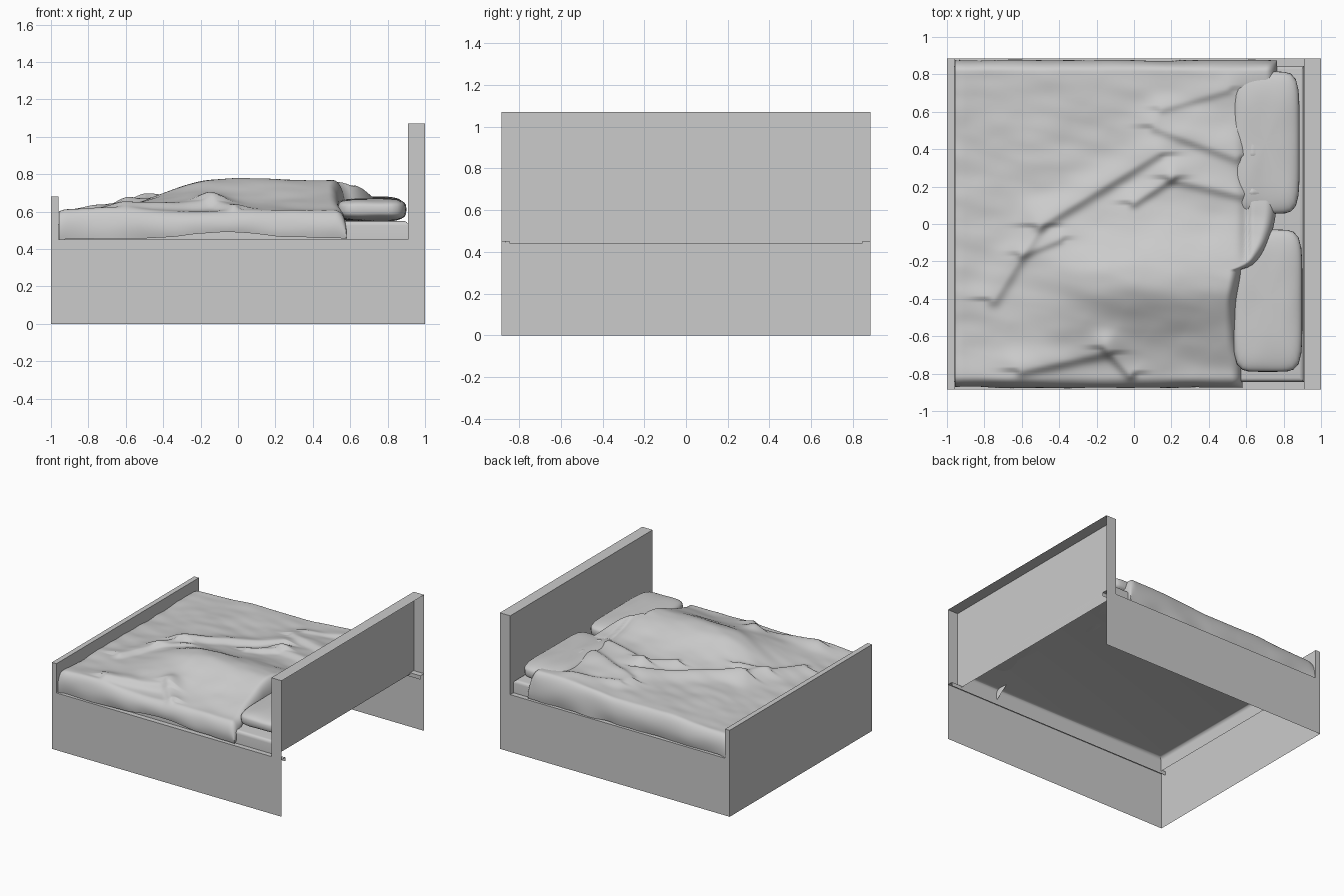
import bpy, bmesh, math
from mathutils import Vector, noise

if "Cube" in bpy.data.objects:
    bpy.data.objects.remove(bpy.data.objects["Cube"])

W = 0.885          # half width of the bed


def add_object(name, bm, smooth=None):
    me = bpy.data.meshes.new(name)
    bmesh.ops.recalc_face_normals(bm, faces=bm.faces)
    bm.to_mesh(me)
    bm.free()
    ob = bpy.data.objects.new(name, me)
    bpy.context.collection.objects.link(ob)
    if smooth:
        bpy.ops.object.select_all(action='DESELECT')
        ob.select_set(True)
        bpy.context.view_layer.objects.active = ob
        bpy.ops.object.shade_smooth_by_angle(angle=math.radians(smooth))
    return ob


def shell(name, start, end, caps=None):
    """Open strip between two matching outlines, with optional end caps."""
    bm = bmesh.new()
    a = [bm.verts.new(p) for p in start]
    b = [bm.verts.new(p) for p in end]
    for i in range(len(a) - 1):
        bm.faces.new((a[i], a[i + 1], b[i + 1], b[i]))
    for cap in caps or []:
        bm.faces.new([bm.verts.new(p) for p in cap])
    bmesh.ops.remove_doubles(bm, verts=bm.verts, dist=1e-4)
    return add_object(name, bm)


def board(name, outline, cap):
    shell(name, [(x, -W, z) for x, z in outline], [(x, W, z) for x, z in outline],
          [[(x, s * W, z) for x, z in cap] for s in (-1, 1)])


# Headboard (open at the back) and footboard
board("headboard", [(1, 1.07), (0.91, 1.07), (0.91, 0.45)],
      [(1, 0.45), (1, 1.07), (0.91, 1.07), (0.91, 0.45)])
board("footboard", [(-1, 0), (-1, 0.68), (-0.96, 0.68), (-0.96, 0.45)],
      [(-1, 0.45), (-1, 0.68), (-0.96, 0.68), (-0.96, 0.45)])

# Side rails with an inward ledge
for s, side in ((-1, "front"), (1, "back")):
    prof = [(s * W, 0), (s * W, 0.45), (s * 0.84, 0.45), (s * 0.84, 0.42)]
    shell(side + "_rail", [(-1, y, z) for y, z in prof], [(1, y, z) for y, z in prof])

# Mattress, open underneath
bm = bmesh.new()
bmesh.ops.create_cube(bm, size=1)
for v in bm.verts:
    v.co = Vector((v.co.x * 1.87 - 0.025, v.co.y * 1.69, 0.55 if v.co.z > 0 else 0.44))
bm.normal_update()
bmesh.ops.delete(bm, geom=[f for f in bm.faces if f.normal.z < -0.5], context='FACES_ONLY')
bmesh.ops.bevel(bm, geom=[e for e in bm.edges if all(v.co.z > 0.5 for v in e.verts)],
                offset=0.025, segments=4, profile=0.5, affect='EDGES')
add_object("mattress", bm, 40)


# Pillows: softened boxes made from a sphere
def pillow(name, center, half):
    bm = bmesh.new()
    bmesh.ops.create_uvsphere(bm, u_segments=48, v_segments=24, radius=1)
    for v in bm.verts:
        x, y, z = v.co
        r = math.hypot(x, y)
        px = py = 0.0
        if r > 1e-5:
            cx, cy = x / r, y / r
            q = r ** 0.45 * (abs(cx) ** 6 + abs(cy) ** 6) ** (-1 / 6)
            px, py = cx * q, cy * q
        pz = math.copysign(abs(z) ** 0.6, z)
        pz *= 1 + 0.1 * noise.noise((px * 1.5, py * 2, center[1]))
        v.co = Vector(center) + Vector((px * half[0], py * half[1], pz * half[2]))
    add_object(name, bm, 60)


pillow("front_pillow", (0.715, -0.41, 0.61), (0.185, 0.38, 0.06))
pillow("back_pillow", (0.705, 0.435, 0.615), (0.18, 0.38, 0.065))


# Duvet: height field with a body-like hump, folds and draped edges
def sm(a, b, t):
    t = min(1, max(0, (t - a) / (b - a)))
    return t * t * (3 - 2 * t)


FOLDS = [  # start, end, height, width
    ((-0.75, -0.40), (-0.50, 0.0), 0.025, 0.09), ((-0.50, 0.0), (0.12, 0.38), 0.035, 0.09),
    ((0.0, 0.12), (0.2, 0.25), 0.03, 0.07), ((0.2, 0.25), (0.58, 0.16), 0.03, 0.08),
    ((0.12, 0.52), (0.55, 0.36), 0.025, 0.08), ((-0.6, -0.16), (-0.4, -0.08), 0.02, 0.06),
    ((-0.6, -0.78), (-0.15, -0.68), 0.03, 0.08), ((-0.15, -0.66), (-0.02, -0.8), 0.03, 0.07),
    ((0.15, 0.62), (0.5, 0.72), 0.015, 0.06),
]


def height(x, y):
    h = 0.605 + 0.03 * sm(-0.9, -0.4, x) + 0.035 * sm(-0.1, 0.6, x) * sm(-0.3, 0.4, y)
    h -= 0.03 * sm(-0.55, -0.8, y) * sm(-0.7, -0.3, x)
    h += 0.135 * math.exp(-((y + 0.3) / 0.27) ** 2) * sm(-0.65, -0.12, x)
    p = Vector((x, y))
    for a, b, amp, w in FOLDS:
        a, b = Vector(a), Vector(b)
        d = b - a
        t = (p - a).dot(d) / d.length_squared
        off = p - a - d * min(1, max(0, t))
        # steep toward the front, gentle behind
        width = w * (0.4 if off.y < 0 else 1.1)
        h += amp * math.exp(-(off.length / width) ** 2)
    # seam where the turned-back layer ends
    groove = math.exp(-((x - 0.605) / (0.014 if x > 0.605 else 0.035)) ** 2)
    h -= 0.022 * groove * sm(-0.3, -0.1, y) * sm(0.75, 0.66, y)
    n = Vector((x * 2.2 - y * 1.2, y * 4.5 + x, 3.1))
    return h + 0.012 * noise.noise(n) + 0.006 * noise.noise(n * 2.3)


def head_edge(y):
    low = 0.545 + 0.035 * sm(-0.6, -0.87, y) + 0.03 * sm(-0.45, -0.22, y)
    t = min(1, max(0, (y + 0.24) / 0.4))
    return low + (0.765 - low) * math.sqrt(max(0, 1 - (1 - t) ** 2))


def roll(t, r):
    """Rounded edge: t in 0..1 -> (inset from edge, drop fraction)."""
    full = math.radians(112)
    return r * (1 - math.sin(full * t)), (1 - math.cos(full * t)) / (1 - math.cos(full))


NX, NY, E, R = 130, 120, 12, 0.06
bm = bmesh.new()
rows = []
for j in range(-E, NY + E + 1):
    row = []
    if j < 0 or j > NY:
        inset, dy = roll((-j if j < 0 else j - NY) / E, R)
        y = (0.875 - inset) * (-1 if j < 0 else 1)
    else:
        y, dy = 0.815 * (2 * j / NY - 1), 0
    edge = head_edge(y)
    for i in range(NX + E + 1):
        if i > NX:
            inset, dx = roll((i - NX) / E, R)
            x = edge - inset
        else:
            x, dx = -0.958 + (edge - R + 0.958) * i / NX, 0
        hem = 0.455 + (0.035 * math.exp(-((x + 0.05) / 0.28) ** 2) if y < 0 else 0)
        base = hem + (0.56 - hem) * sm(0.87, 0.72, abs(y)) * (dx > 0)
        base += 0.008 * noise.noise((x * 7, y, 0))
        z = base + (height(x, y) - base) * (1 - dy) * (1 - dx)
        if i < 4:
            z -= 0.012 * (1 - i / 4) ** 2
        wob = dy * 0.014 * noise.noise((x * 4, 5 if y < 0 else 9, z * 6))
        row.append(bm.verts.new((x, y + math.copysign(1, y) * wob, z)))
    rows.append(row)
for a, b in zip(rows, rows[1:]):
    for i in range(len(a) - 1):
        bm.faces.new((a[i], a[i + 1], b[i + 1], b[i]))
add_object("duvet", bm, 70)
